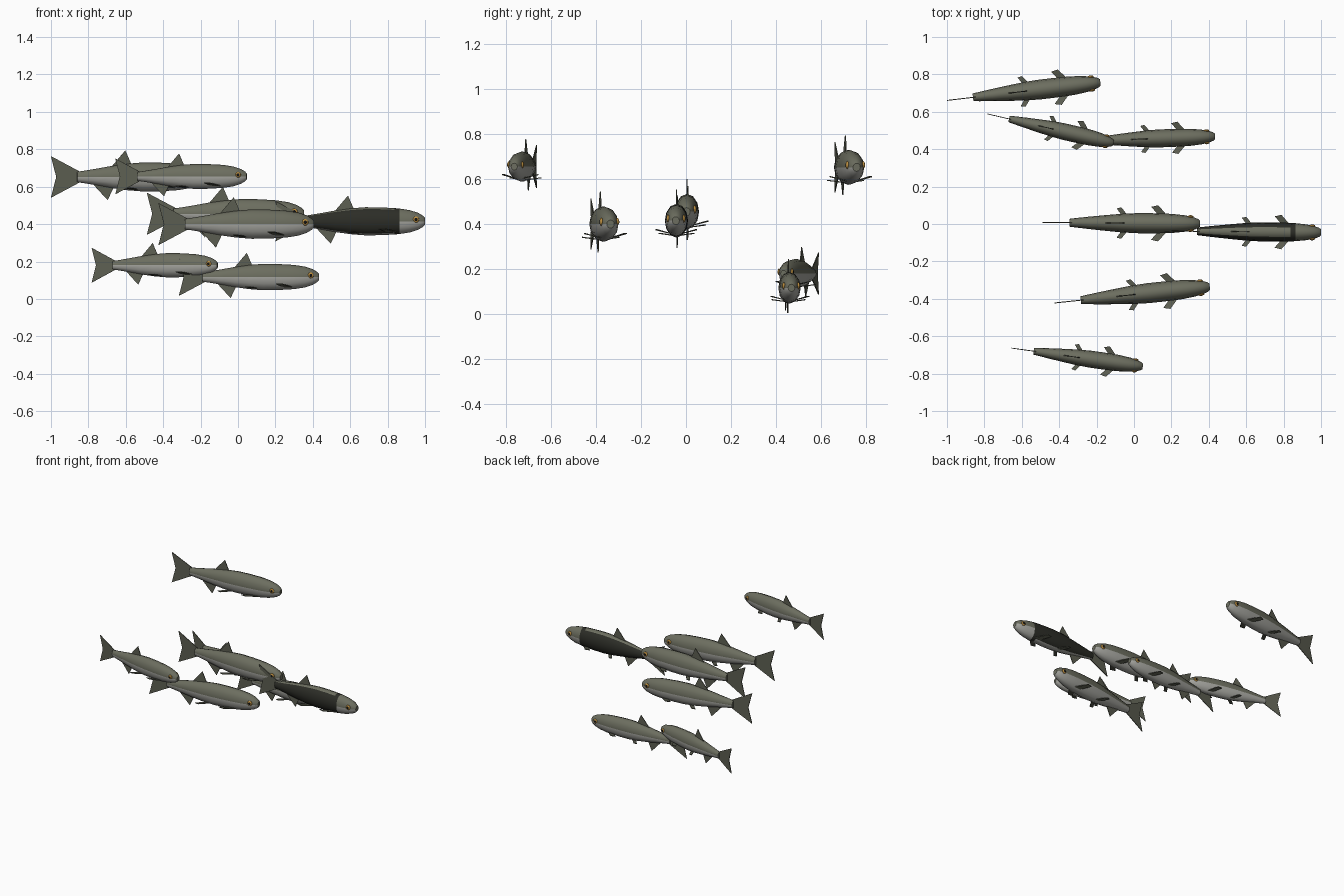
import bpy, bmesh, math
from mathutils import Matrix, Vector

if "Cube" in bpy.data.objects:
    bpy.data.objects.remove(bpy.data.objects["Cube"])


def material(name, rgb):
    m = bpy.data.materials.new(name)
    m.use_nodes = True
    m.diffuse_color = (*rgb, 1)
    bsdf = next(n for n in m.node_tree.nodes if n.type == 'BSDF_PRINCIPLED')
    bsdf.inputs["Base Color"].default_value = (*rgb, 1)
    return m


BACK = material("olive grey back", (0.15, 0.155, 0.115))
BELLY = material("pale grey belly", (0.38, 0.38, 0.35))
MARK = material("dark marking", (0.025, 0.026, 0.02))
FIN = material("dark olive fin", (0.11, 0.115, 0.085))
AMBER = material("amber iris", (0.5, 0.27, 0.05))
BLACK = material("black pupil", (0.006, 0.006, 0.006))

# Unit fish: nose at the origin, tail along -x, total length 1
# Stations: distance from nose, half height, half width
STATIONS = [(0, .022, .02), (.012, .036, .03), (.045, .056, .042), (.1, .074, .053),
            (.17, .085, .06), (.205, .088, .062), (.3, .093, .064), (.4, .094, .064),
            (.5, .086, .059), (.6, .072, .05), (.7, .054, .04), (.79, .039, .03),
            (.83, .034, .025)]
SIDES = 12


def finish(bm, name, mats):
    bmesh.ops.recalc_face_normals(bm, faces=bm.faces)
    me = bpy.data.meshes.new(name)
    bm.to_mesh(me)
    bm.free()
    for m in mats:
        me.materials.append(m)
    return me


def body_mesh(name, marked):
    bm = bmesh.new()
    rings = []
    for d, h, w in STATIONS:
        angles = [math.tau * k / SIDES for k in range(SIDES)]
        rings.append([bm.verts.new((-d, w * math.cos(a), h * math.sin(a))) for a in angles])
    for i in range(len(rings) - 1):
        d = STATIONS[i][0]
        for k in range(SIDES):
            j = (k + 1) % SIDES
            f = bm.faces.new((rings[i][k], rings[i][j], rings[i + 1][j], rings[i + 1][k]))
            f.smooth = True
            up = math.sin(math.tau * (k + .5) / SIDES)
            f.material_index = 0 if up > 0 else 1
            # Collar band all round, then a broad stripe along each flank
            if marked and (d == .17 or (d > .17 and abs(up) < .8)):
                f.material_index = 2
    bm.faces.new(rings[0])
    bm.faces.new(rings[-1])
    return finish(bm, name, [BACK, BELLY, MARK])


def plate_mesh(name, outlines, axis, thick=.006):
    bm = bmesh.new()
    for pts in outlines:
        half = Vector(axis) * thick / 2
        a = [bm.verts.new(Vector(p) - half) for p in pts]
        b = [bm.verts.new(Vector(p) + half) for p in pts]
        bm.faces.new(a)
        bm.faces.new(b[::-1])
        for i in range(len(pts)):
            j = (i + 1) % len(pts)
            bm.faces.new((a[i], a[j], b[j], b[i]))
    return finish(bm, name, [FIN])


def upright(name, pts):
    return plate_mesh(name, [[(-d, 0, z) for d, z in pts]], (0, 1, 0))


def paired(name, pts):
    return plate_mesh(name, [[(-d, s * y, z) for d, y, z in pts] for s in (1, -1)], (0, 0, 1))


def eye_mesh(name, radius, y, mat):
    bm = bmesh.new()
    for s in (1, -1):
        place = Matrix.Translation((-.06, s * y, .012)) @ Matrix.Diagonal((1, .45, 1, 1))
        bmesh.ops.create_uvsphere(bm, u_segments=12, v_segments=8, radius=radius, matrix=place)
    for f in bm.faces:
        f.smooth = True
    return finish(bm, name, [mat])


plain_body = body_mesh("body", False)
marked_body = body_mesh("marked_body", True)
parts = [
    upright("tail_fin", [(.81, .034), (1, .135), (.965, 0), (1, -.135), (.81, -.034)]),
    upright("dorsal_fin", [(.61, .06), (.515, .172), (.475, .08)]),
    upright("anal_fin", [(.73, -.042), (.63, -.15), (.59, -.065)]),
    paired("pectoral_fins", [(.195, .035, -.07), (.265, .115, -.05),
                             (.31, .105, -.05), (.25, .035, -.07)]),
    paired("pelvic_fins", [(.44, .025, -.08), (.5, .1, -.07),
                           (.53, .093, -.07), (.48, .025, -.08)]),
    eye_mesh("eyes", .021, .043, AMBER),
    eye_mesh("pupils", .0135, .0475, BLACK),
]

# The school: nose position, length, heading in degrees, leader flag
SCHOOL = [
    ((-.18, .757, .652), .826, 6.7, False),
    ((-.11, .433, .18), .69, -13, False),
    ((.433, .468, .117), .75, 2, False),
    ((.352, .002, .455), .84, -.4, False),
    ((1, -.045, .415), .8, -.5, True),
    ((.405, -.335, .4), .835, 6, False),
    ((.047, -.762, .655), .71, -8, False),
]
for n, (nose, length, yaw, leader) in enumerate(SCHOOL, 1):
    place = (Matrix.Translation(nose) @ Matrix.Rotation(math.radians(yaw), 4, 'Z')
             @ Matrix.Scale(length, 4))
    for me in [marked_body if leader else plain_body] + parts:
        ob = bpy.data.objects.new(f"fish_{n}_{me.name}", me)
        ob.matrix_world = place
        bpy.context.collection.objects.link(ob)
